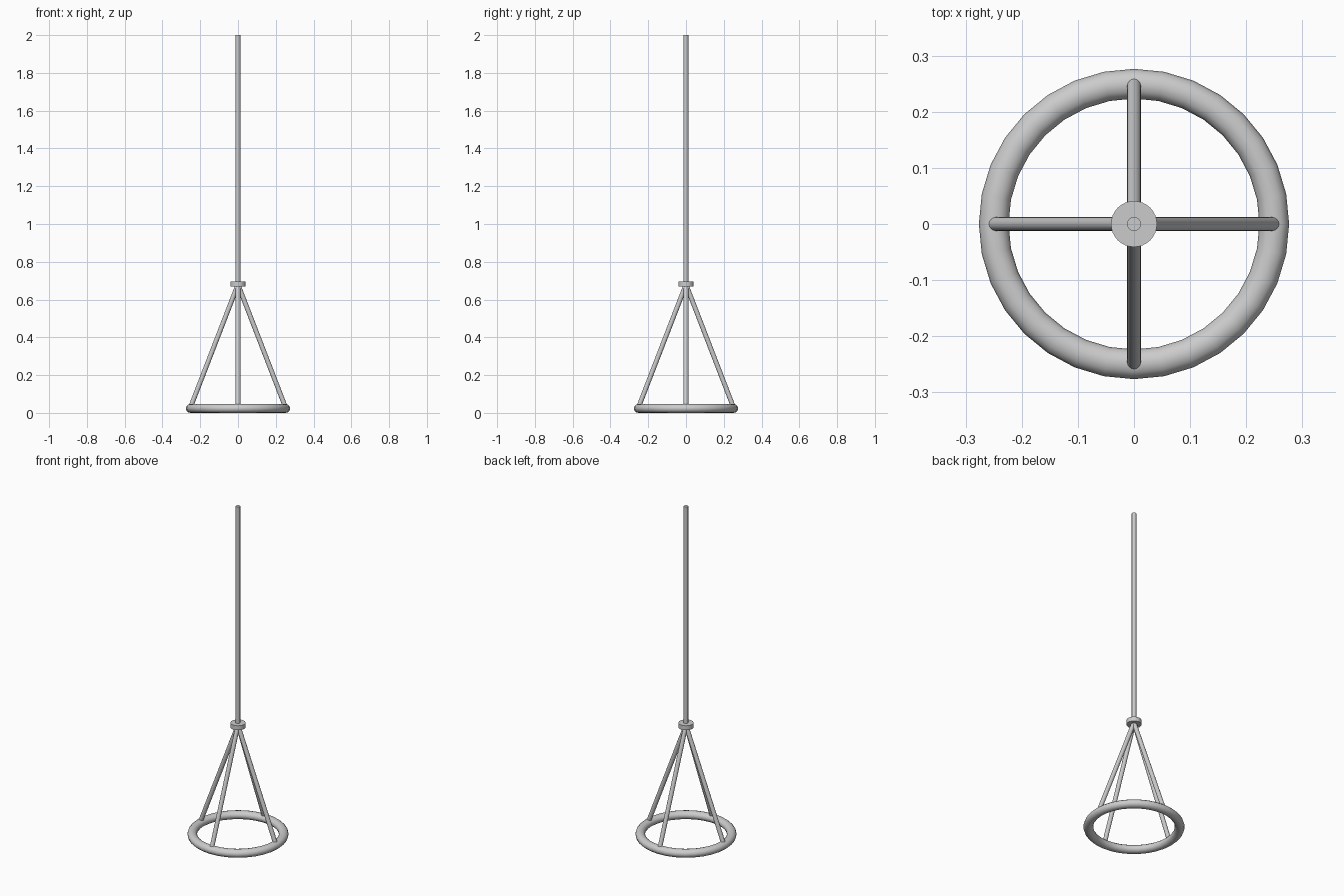
import bpy, math
from mathutils import Vector

if "Cube" in bpy.data.objects:
    bpy.data.objects.remove(bpy.data.objects["Cube"])


def finish(name):
    ob = bpy.context.object
    ob.name = name
    bpy.ops.object.shade_smooth_by_angle(angle=math.radians(40))
    return ob


def rod(name, a, b, radius, sides=16):
    a, b = Vector(a), Vector(b)
    d = b - a
    bpy.ops.mesh.primitive_cylinder_add(
        vertices=sides, radius=radius, depth=d.length, location=(a + b) / 2,
        rotation=d.to_track_quat('Z', 'Y').to_euler())
    return finish(name)


# Base ring
bpy.ops.mesh.primitive_torus_add(major_radius=0.25, minor_radius=0.0265,
                                 major_segments=32, minor_segments=12,
                                 location=(0, 0, 0.0265))
bpy.context.object.scale.z = 0.9
bpy.context.object.location.z = 0.0265 * 0.9
finish("base_ring")

# Four sloping legs meeting under the collar
for i, side in enumerate(("right", "back", "left", "front")):
    a = i * math.pi / 2
    c, s = math.cos(a), math.sin(a)
    rod(side + "_leg", (0.25 * c, 0.25 * s, 0.033), (0, 0, 0.68), 0.0125)

# Collar and upright pole
rod("collar", (0, 0, 0.668), (0, 0, 0.695), 0.041, 32)
rod("pole", (0, 0, 0.67), (0, 0, 2), 0.0125)
